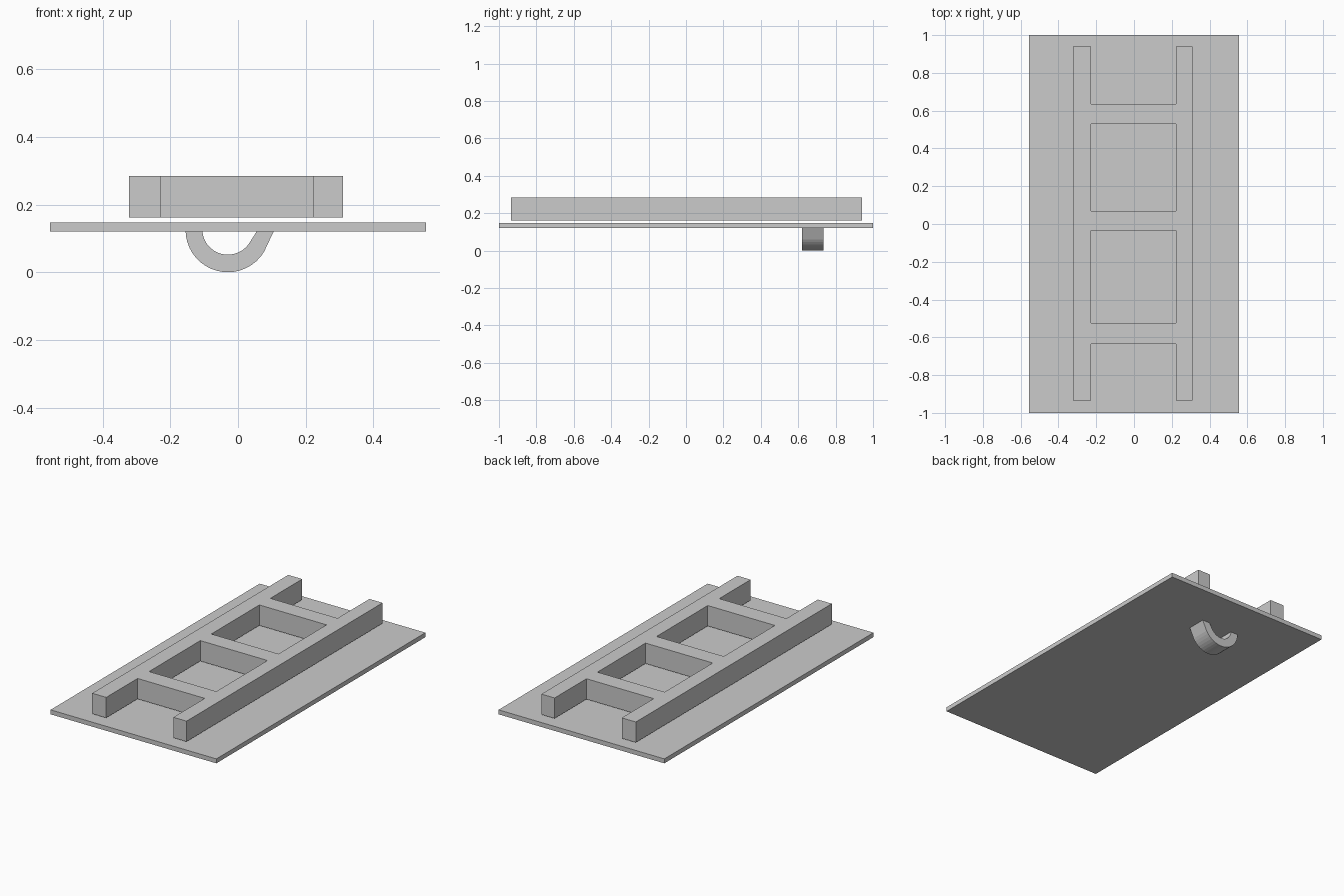
import bpy, bmesh, math

if "Cube" in bpy.data.objects:
    bpy.data.objects.remove(bpy.data.objects["Cube"])


def new_object(name, bm):
    bmesh.ops.recalc_face_normals(bm, faces=bm.faces[:])
    mesh = bpy.data.meshes.new(name)
    bm.to_mesh(mesh)
    bm.free()
    obj = bpy.data.objects.new(name, mesh)
    bpy.context.collection.objects.link(obj)
    return obj


def extrude(bm, vec):
    res = bmesh.ops.extrude_face_region(bm, geom=bm.faces[:])
    verts = [g for g in res["geom"] if isinstance(g, bmesh.types.BMVert)]
    bmesh.ops.translate(bm, verts=verts, vec=vec)


# Flat panel
bm = bmesh.new()
bm.faces.new([bm.verts.new((x, y, 0.12)) for x, y in
              ((-0.555, -1), (0.555, -1), (0.555, 1), (-0.555, 1))])
extrude(bm, (0, 0, 0.027))
new_object("panel", bm)

# Ladder brace: two rails and three rungs as one solid
xs = [-0.322, -0.228, 0.222, 0.31]
ys = [-0.935, -0.635, -0.525, -0.035, 0.07, 0.53, 0.635, 0.94]
bm = bmesh.new()
grid = [[bm.verts.new((x, y, 0.161)) for y in ys] for x in xs]
for i in range(3):
    for j in range(7):
        if i != 1 or j % 2 == 1:
            bm.faces.new((grid[i][j], grid[i + 1][j],
                          grid[i + 1][j + 1], grid[i][j + 1]))
for v in [v for v in bm.verts if not v.link_faces]:
    bm.verts.remove(v)
extrude(bm, (0, 0, 0.124))
new_object("ladder_brace", bm)

# Hook handle under the panel: arc with a straight end that flares outward
cx, cz, steps = -0.03, 0.125, 18
arc = [math.radians(180 + 149 * k / steps) for k in range(steps + 1)]
outer = [(cx + 0.125 * math.cos(a), cz + 0.125 * math.sin(a)) for a in arc]
inner = [(cx + 0.075 * math.cos(a), cz + 0.073 * math.sin(a)) for a in arc]
outer.append((0.106, 0.122))
inner.append((0.056, 0.122))
bm = bmesh.new()
rows = [[bm.verts.new((x, 0.62, z)) for x, z in row] for row in (outer, inner)]
for k in range(len(outer) - 1):
    bm.faces.new((rows[0][k], rows[0][k + 1], rows[1][k + 1], rows[1][k]))
extrude(bm, (0, 0.115, 0))
new_object("handle", bm)
